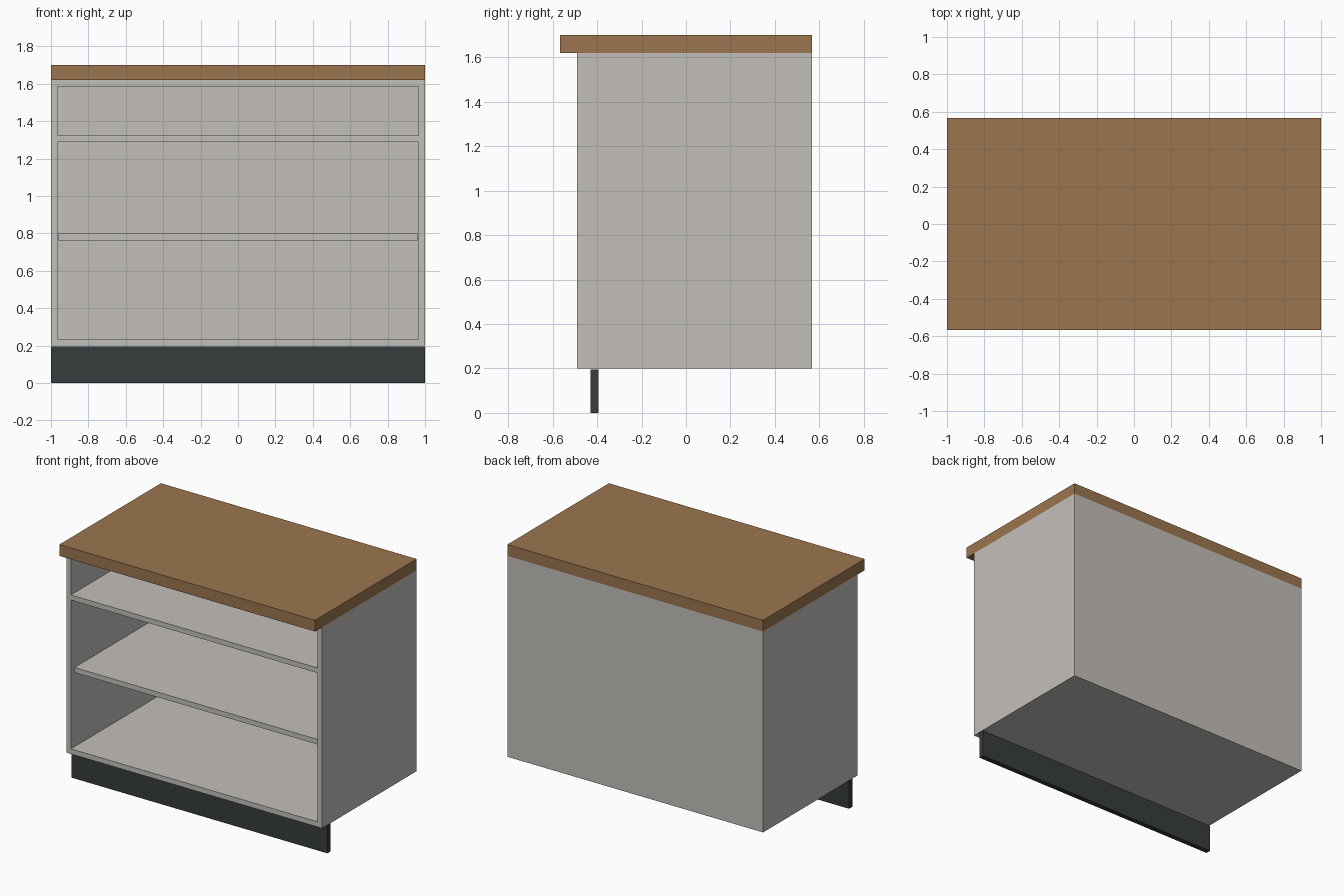
import bpy

default = bpy.data.objects.get("Cube")
if default:
    bpy.data.objects.remove(default, do_unlink=True)


def material(name, rgb):
    mat = bpy.data.materials.new(name)
    mat.use_nodes = True
    color = (*rgb, 1.0)
    mat.diffuse_color = color
    mat.node_tree.nodes["Principled BSDF"].inputs["Base Color"].default_value = color
    return mat


wood = material("brown wood", (0.33, 0.18, 0.08))
grey = material("light warm grey", (0.55, 0.525, 0.49))
dark = material("dark slate", (0.037, 0.045, 0.045))


def board(name, mat, x, y, z):
    """Box spanning the given (low, high) ranges."""
    spans = (x, y, z)
    bpy.ops.mesh.primitive_cube_add(size=1, location=[(a + b) / 2 for a, b in spans])
    obj = bpy.context.object
    obj.name = name
    obj.scale = [b - a for a, b in spans]
    bpy.ops.object.transform_apply(location=False, rotation=False, scale=True)
    obj.data.materials.append(mat)
    return obj


T = 0.036                    # board thickness
FRONT, BACK = -0.49, 0.567   # carcass depth
BASE, TOP = 0.2, 1.62        # carcass height
INNER = 1 - T
BACK_IN = BACK - 0.03        # inner face of the back panel
inside = (-INNER, INNER)

# Worktop and plinth
board("worktop", wood, (-1, 1), (-BACK, BACK), (TOP, 1.7))
board("plinth", dark, (-1, 1), (-0.43, -0.43 + T), (0, 0.195))

# Carcass
for name, side in (("left", 1), ("right", -1)):
    x = sorted((side * INNER, side))
    board(name + "_side_panel", grey, x, (FRONT, BACK), (BASE, TOP))
board("bottom_panel", grey, inside, (FRONT, BACK), (BASE, BASE + T))
board("top_panel", grey, inside, (FRONT, BACK_IN), (TOP - T, TOP))
board("back_panel", grey, inside, (BACK_IN, BACK), (BASE + T, TOP))

# Shelves: the upper is fixed and flush, the lower is loose and set back
board("upper_shelf", grey, inside, (FRONT, BACK_IN), (1.288, 1.288 + T))
board("lower_shelf", grey, (-INNER + 0.004, INNER - 0.004),
      (FRONT + 0.035, BACK_IN), (0.763, 0.763 + T))
